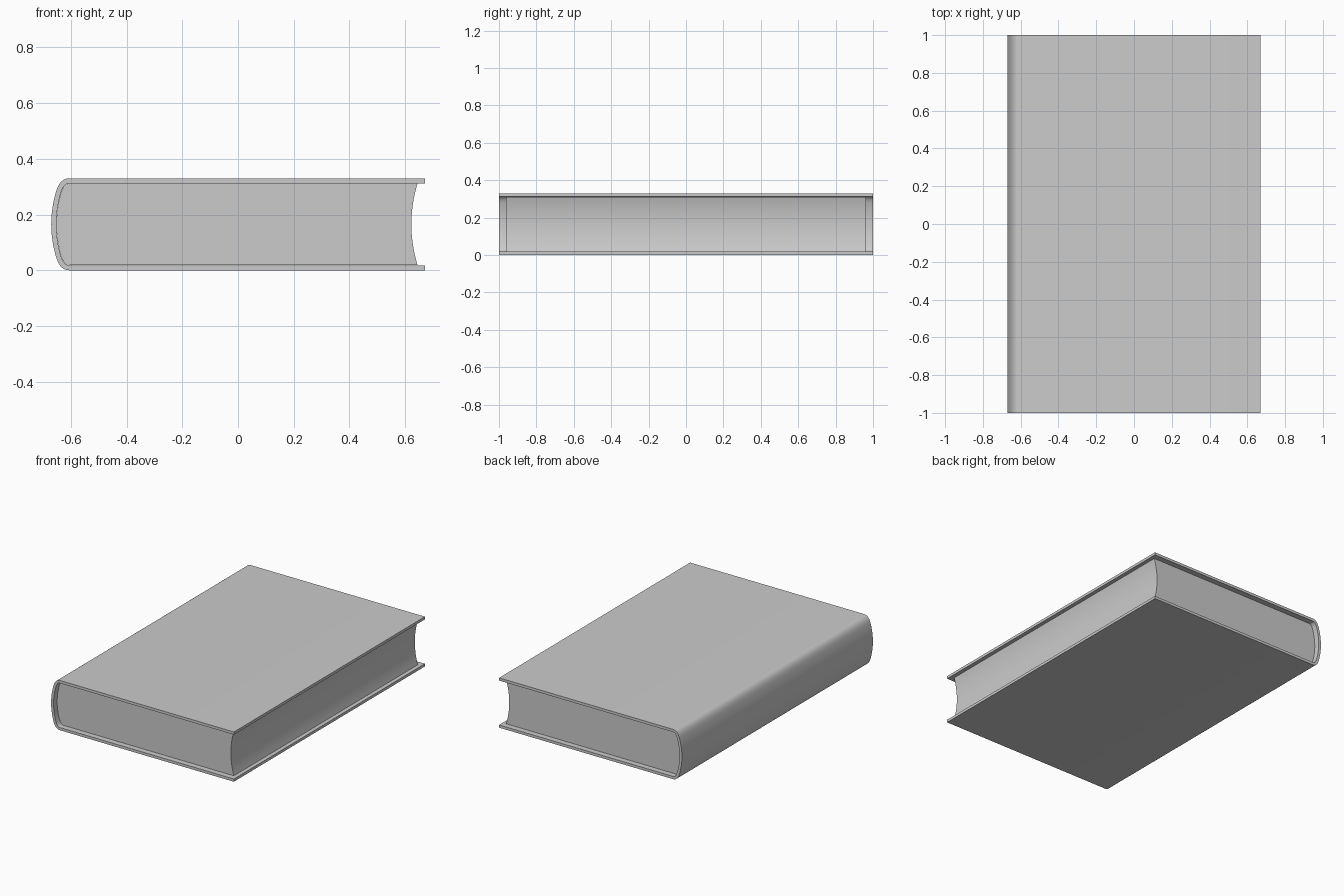
import bpy, bmesh
from mathutils import Vector

if "Cube" in bpy.data.objects:
    bpy.data.objects.remove(bpy.data.objects["Cube"])

H = 0.33          # book thickness
ZC = H / 2
EDGE = 0.67       # free edge of the boards
T = 0.018         # cover thickness


def extrude_profile(name, pts, half_len):
    """Extrude a closed x/z outline along y, centred on y = 0."""
    bm = bmesh.new()
    front = [bm.verts.new((x, -half_len, z)) for x, z in pts]
    face = bm.faces.new(front)
    res = bmesh.ops.extrude_face_region(bm, geom=[face], use_keep_orig=True)
    moved = [v for v in res["geom"] if isinstance(v, bmesh.types.BMVert)]
    bmesh.ops.translate(bm, verts=moved, vec=(0, 2 * half_len, 0))
    bmesh.ops.recalc_face_normals(bm, faces=bm.faces[:])
    # triangulate the concave end caps
    bmesh.ops.triangulate(bm, faces=[f for f in bm.faces if len(f.verts) > 4])
    me = bpy.data.meshes.new(name)
    bm.to_mesh(me)
    bm.free()
    ob = bpy.data.objects.new(name, me)
    bpy.context.collection.objects.link(ob)
    bpy.ops.object.select_all(action='DESELECT')
    ob.select_set(True)
    bpy.context.view_layer.objects.active = ob
    bpy.ops.object.shade_smooth_by_angle(angle=0.5)
    return ob


def spine_line():
    """Outer spine curve from the top board round to the bottom board."""
    a, c, b = Vector((-0.605, H)), Vector((-0.637, H)), Vector((-0.651, H - 0.042))
    top = [a * (1 - t) ** 2 + c * 2 * t * (1 - t) + b * t * t
           for t in (i / 8 for i in range(9))]
    h = b.y - ZC
    mid = []
    for i in range(1, 10):
        u = 1 - i / 10
        mid.append(Vector((-0.67 + 0.019 * u * u, ZC + h * u)))
    top += [p for p in mid if p.y > ZC + 1e-5]
    bottom = [Vector((p.x, H - p.y)) for p in reversed(top)]
    return top + [Vector((-0.67, ZC))] + [p for p in bottom if p.y < ZC - 1e-5]


def offset(line, d):
    """Shift the spine curve towards the inside of the book."""
    out = []
    for i, p in enumerate(line):
        t = line[min(i + 1, len(line) - 1)] - line[max(i - 1, 0)]
        n = Vector((-t.y, t.x)).normalized()
        if i in (0, len(line) - 1):
            n = Vector((0, -1 if i == 0 else 1))
        out.append(p + n * d)
    return out


outer = spine_line()
inner = offset(outer, T)

# Hard cover: two boards joined by the rounded spine
cover = [Vector((EDGE, H))] + outer + [Vector((EDGE, 0)), Vector((EDGE, T))]
cover += inner[::-1] + [Vector((EDGE, H - T))]
extrude_profile("cover", cover, 1.0)

# Page block: rounded at the spine, hollow along the fore edge
back = offset(outer, T + 0.0005)
z0, z1 = back[-1].y, back[0].y
fore = []
for i in range(17):
    u = -1 + i / 8
    fore.append(Vector((0.622 + 0.022 * u * u, ZC + u * (z1 - z0) / 2)))
extrude_profile("pages", back + fore, 0.963)
